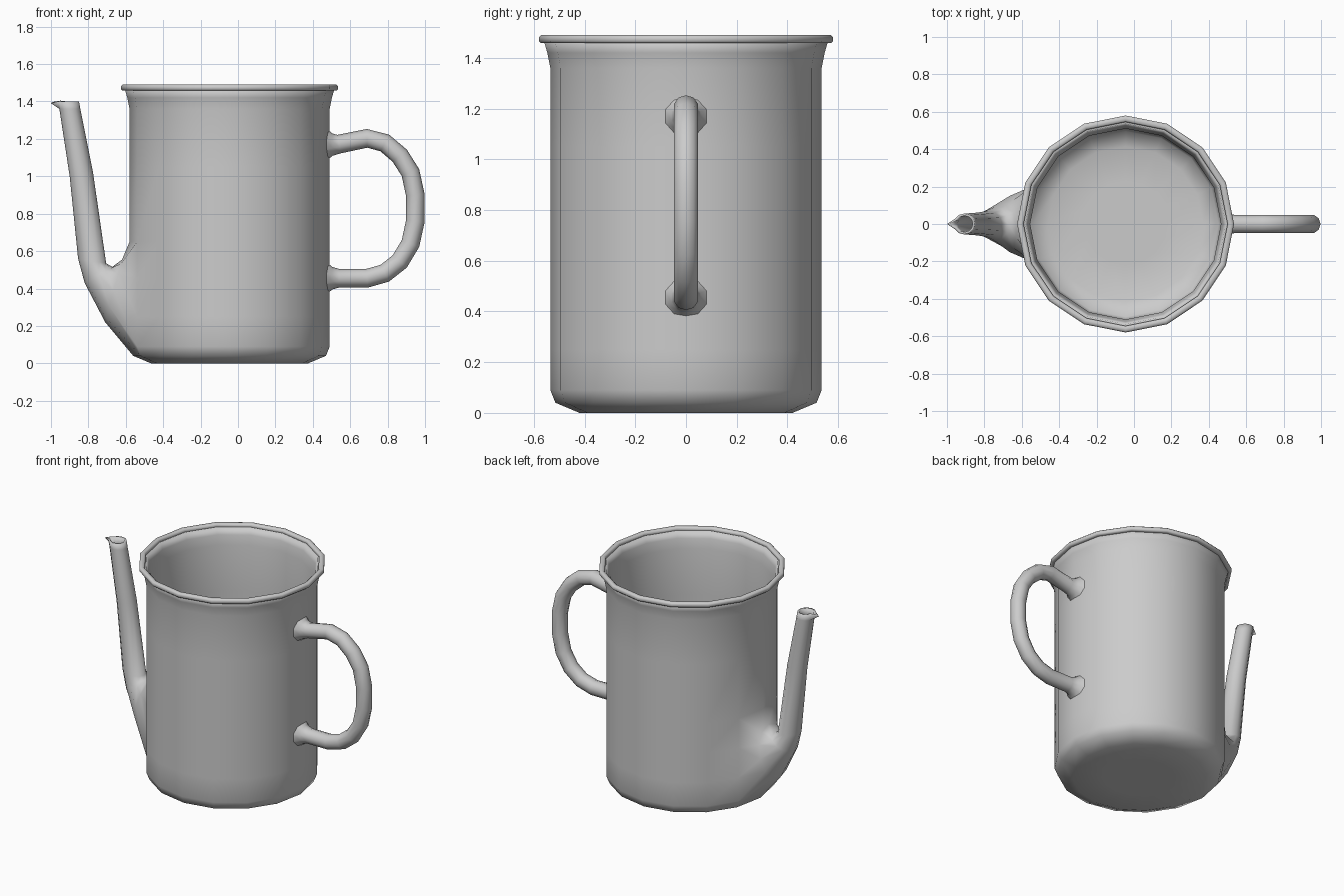
import bpy, bmesh, math
from mathutils import Vector

if "Cube" in bpy.data.objects:
    bpy.data.objects.remove(bpy.data.objects["Cube"])

CX, N = -0.045, 16          # body axis and number of sides

grey = bpy.data.materials.new("enamel grey")
grey.diffuse_color = (0.6, 0.6, 0.6, 1)
grey.use_nodes = True
grey.node_tree.nodes["Principled BSDF"].inputs["Base Color"].default_value = grey.diffuse_color


def finish(bm, name, angle=70):
    me = bpy.data.meshes.new(name)
    bm.to_mesh(me)
    bm.free()
    ob = bpy.data.objects.new(name, me)
    bpy.context.collection.objects.link(ob)
    me.materials.append(grey)
    bpy.ops.object.select_all(action='DESELECT')
    ob.select_set(True)
    bpy.context.view_layer.objects.active = ob
    bpy.ops.object.shade_smooth_by_angle(angle=math.radians(angle))
    return ob


def circle(bm, r, z):
    return [bm.verts.new((CX + r * math.cos(2 * math.pi * i / N),
                          r * math.sin(2 * math.pi * i / N), z)) for i in range(N)]


def bridge(bm, a, b, skip=()):
    n = len(a)
    for i in range(n):
        if i not in skip:
            j = (i + 1) % n
            bm.faces.new((a[i], a[j], b[j], b[i]))


# Body shell with an opening where the spout grows out
bm = bmesh.new()
profile = [(0.22, 0), (0.42, 0), (0.515, 0.04), (0.535, 0.09), (0.535, 0.25),
           (0.535, 0.45), (0.535, 0.65), (0.535, 1.05), (0.535, 1.36),
           (0.547, 1.42), (0.56, 1.465)]
rows = [circle(bm, r, z) for r, z in profile]
for k in range(len(rows) - 1):
    bridge(bm, rows[k], rows[k + 1], skip=(7, 8) if 2 <= k <= 5 else ())
centre = bm.verts.new((CX, 0, 0))
for i in range(N):
    bm.faces.new((centre, rows[0][(i + 1) % N], rows[0][i]))

# Spout: rings given by inner point, outer point and half width
loop = ([rows[6][8]] + [rows[k][7] for k in (6, 5, 4, 3, 2)] +
        [rows[2][8]] + [rows[k][9] for k in (2, 3, 4, 5, 6)])
rings = [((-.62, .555), (-.71, .22), .15), ((-.67, .515), (-.82, .43), .09),
         ((-.705, .535), (-.855, .56), .07), ((-.775, 1.02), (-.9, 1.0), .061),
         ((-.843, 1.36), (-.955, 1.36), .056), ((-.85, 1.4), (-.965, 1.4), .056)]
spout_verts = []
for t, b, w in rings:
    mid = Vector((t[0] + b[0], 0, t[1] + b[1])) / 2
    half = Vector((t[0] - b[0], 0, t[1] - b[1])) / 2
    ring = [bm.verts.new(mid + half * math.cos(a) + Vector((0, w * math.sin(a), 0)))
            for a in [2 * math.pi * i / 12 for i in range(12)]]
    bridge(bm, loop, ring)
    loop = ring
    spout_verts += ring
loop[6].co = (-1.0, 0, 1.39)    # pouring lip
bm.verts.index_update()
thin = {v.index for v in spout_verts}
body = finish(bm, "pot_body_and_spout")
group = body.vertex_groups.new(name="thickness")
for v in body.data.vertices:
    group.add([v.index], 0.5 if v.index in thin else 1.0, 'REPLACE')
solid = body.modifiers.new("wall", 'SOLIDIFY')
solid.thickness = 0.025
solid.offset = -1
solid.vertex_group = "thickness"

# Rolled rim
bm = bmesh.new()
section = [(0.552, 1.458), (0.572, 1.458), (0.58, 1.466), (0.58, 1.481),
           (0.572, 1.49), (0.553, 1.49), (0.545, 1.481), (0.545, 1.466)]
lip = [circle(bm, r, z) for r, z in section]
for k in range(len(lip)):
    bridge(bm, lip[k], lip[(k + 1) % len(lip)])
finish(bm, "rolled_rim")

# Handle: swept tube flaring where it meets the body
bm = bmesh.new()
path = [(.468, 1.17, .09), (.505, 1.17, .06), (.54, 1.172, .05), (.69, 1.203, .05),
        (.785, 1.178, .05), (.865, 1.11, .05), (.922, 1.02, .05), (.948, .90, .05),
        (.948, .76, .05), (.922, .64, .05), (.865, .545, .05), (.785, .482, .05),
        (.69, .455, .05), (.54, .455, .05), (.505, .455, .06), (.468, .455, .09)]
pts = [Vector((x, 0, z)) for x, z, r in path]
prev = None
for i, p in enumerate(pts):
    t = (pts[min(i + 1, len(pts) - 1)] - pts[max(i - 1, 0)]).normalized()
    side = Vector((0, 1, 0))
    normal = side.cross(t)
    ring = [bm.verts.new(p + path[i][2] * (normal * math.cos(a) + side * math.sin(a)))
            for a in [2 * math.pi * k / 10 for k in range(10)]]
    if prev:
        bridge(bm, prev, ring)
    else:
        bm.faces.new(ring[::-1])
    prev = ring
bm.faces.new(prev)
bmesh.ops.recalc_face_normals(bm, faces=bm.faces)
finish(bm, "handle")
